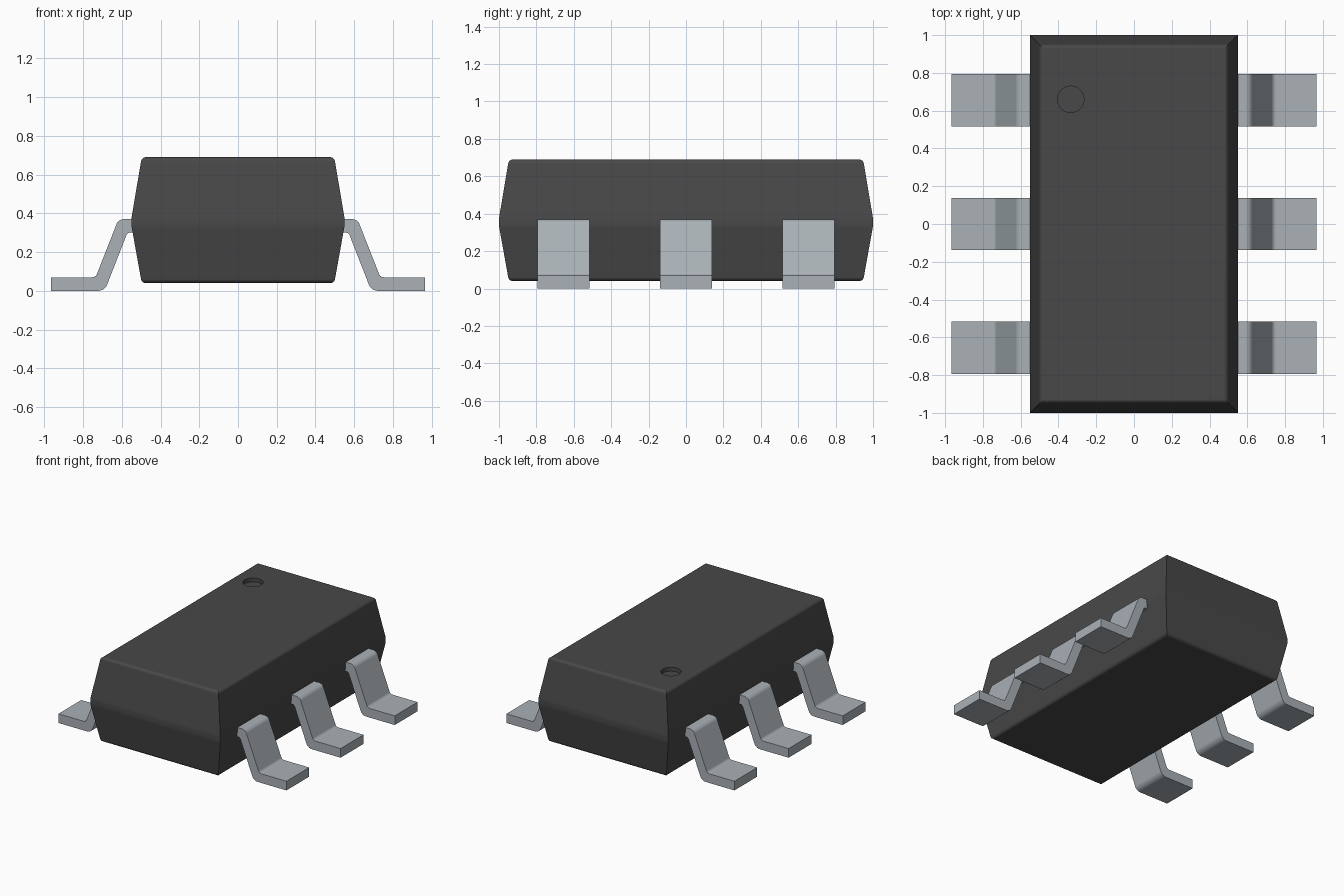
import bpy, bmesh, math
from mathutils import Vector

cube = bpy.data.objects.get("Cube")
if cube:
    bpy.data.objects.remove(cube, do_unlink=True)


def material(name, color):
    mat = bpy.data.materials.new(name)
    mat.use_nodes = True
    mat.diffuse_color = (*color, 1)
    bsdf = mat.node_tree.nodes["Principled BSDF"]
    bsdf.inputs["Base Color"].default_value = (*color, 1)
    bsdf.inputs["Roughness"].default_value = 0.6
    return mat


def fillet(corners, steps=5):
    """Round each (x, z, radius) corner of a path with an arc."""
    path = []
    for i, (x, z, r) in enumerate(corners):
        p = Vector((x, z))
        if r == 0:
            path.append(p)
            continue
        a = (Vector(corners[i - 1][:2]) - p).normalized()
        b = (Vector(corners[i + 1][:2]) - p).normalized()
        half = a.angle(b) / 2
        center = p + (a + b).normalized() * (r / math.sin(half))
        start = p + a * (r / math.tan(half)) - center
        end = p + b * (r / math.tan(half)) - center
        for k in range(steps + 1):
            path.append(center + start.lerp(end, k / steps).normalized() * r)
    return path


def loft(name, rings, mat):
    """Skin a stack of closed rings and cap both ends."""
    bm = bmesh.new()
    loops = [[bm.verts.new(co) for co in ring] for ring in rings]
    for lo, hi in zip(loops, loops[1:]):
        for i in range(len(lo)):
            j = (i + 1) % len(lo)
            bm.faces.new((lo[i], lo[j], hi[j], hi[i]))
    bm.faces.new(loops[0][::-1])
    bm.faces.new(loops[-1])
    bmesh.ops.recalc_face_normals(bm, faces=bm.faces)
    mesh = bpy.data.meshes.new(name)
    bm.to_mesh(mesh)
    bm.free()
    mesh.materials.append(mat)
    obj = bpy.data.objects.new(name, mesh)
    bpy.context.collection.objects.link(obj)
    return obj


def smooth(obj):
    bpy.ops.object.select_all(action='DESELECT')
    obj.select_set(True)
    bpy.context.view_layer.objects.active = obj
    bpy.ops.object.shade_smooth_by_angle(angle=math.radians(30))
    mod = obj.modifiers.new("Weighted normals", 'WEIGHTED_NORMAL')
    mod.keep_sharp = True


plastic = material("dark plastic", (0.065, 0.065, 0.065))
metal = material("tinned metal", (0.40, 0.44, 0.47))

# Moulded body: drafted side profile swept around a rectangle
BOTTOM, TOP = 0.04, 0.69
side = fillet([(0.40, BOTTOM, 0), (0.497, BOTTOM, 0.025), (0.55, 0.335, 0.15),
               (0.55, 0.375, 0.15), (0.497, TOP, 0.025), (0.40, TOP, 0)])[1:-1]
rings = []
for x, z in side:
    y = x + 0.45
    rings.append([(x, y, z), (-x, y, z), (-x, -y, z), (x, -y, z)])
body = loft("body", rings, plastic)

# Round marker dimple in the top face
R, DEPTH, SIDES = 0.07, 0.03, 48
circle = [(-0.335 + R * math.cos(a), 0.66 + R * math.sin(a))
          for a in (math.tau * i / SIDES for i in range(SIDES))]
cutter = loft("dimple_cutter", [[(x, y, z) for x, y in circle]
                                for z in (TOP - DEPTH, TOP + 0.1)], plastic)
cut = body.modifiers.new("Dimple", 'BOOLEAN')
cut.operation, cut.solver, cut.object = 'DIFFERENCE', 'EXACT', cutter
bpy.context.view_layer.objects.active = body
bpy.ops.object.modifier_apply(modifier=cut.name)
bpy.data.objects.remove(cutter, do_unlink=True)
smooth(body)

# Gull-wing leads: bent strip profile extruded along y, three on each side
profile = fillet([(0.50, 0.37, 0), (0.617, 0.37, 0.04), (0.735, 0.07, 0.025),
                  (0.965, 0.07, 0), (0.965, 0, 0), (0.688, 0, 0.05),
                  (0.571, 0.30, 0.02), (0.50, 0.30, 0)])
HALF_WIDTH = 0.138
for sign, label in ((1, "left"), (-1, "right")):
    for y, spot in ((-0.655, "front"), (0, "middle"), (0.655, "back")):
        strip = [[(sign * x, y + dy, z) for x, z in profile]
                 for dy in (-HALF_WIDTH, HALF_WIDTH)]
        smooth(loft(f"{label}_{spot}_lead", strip, metal))
